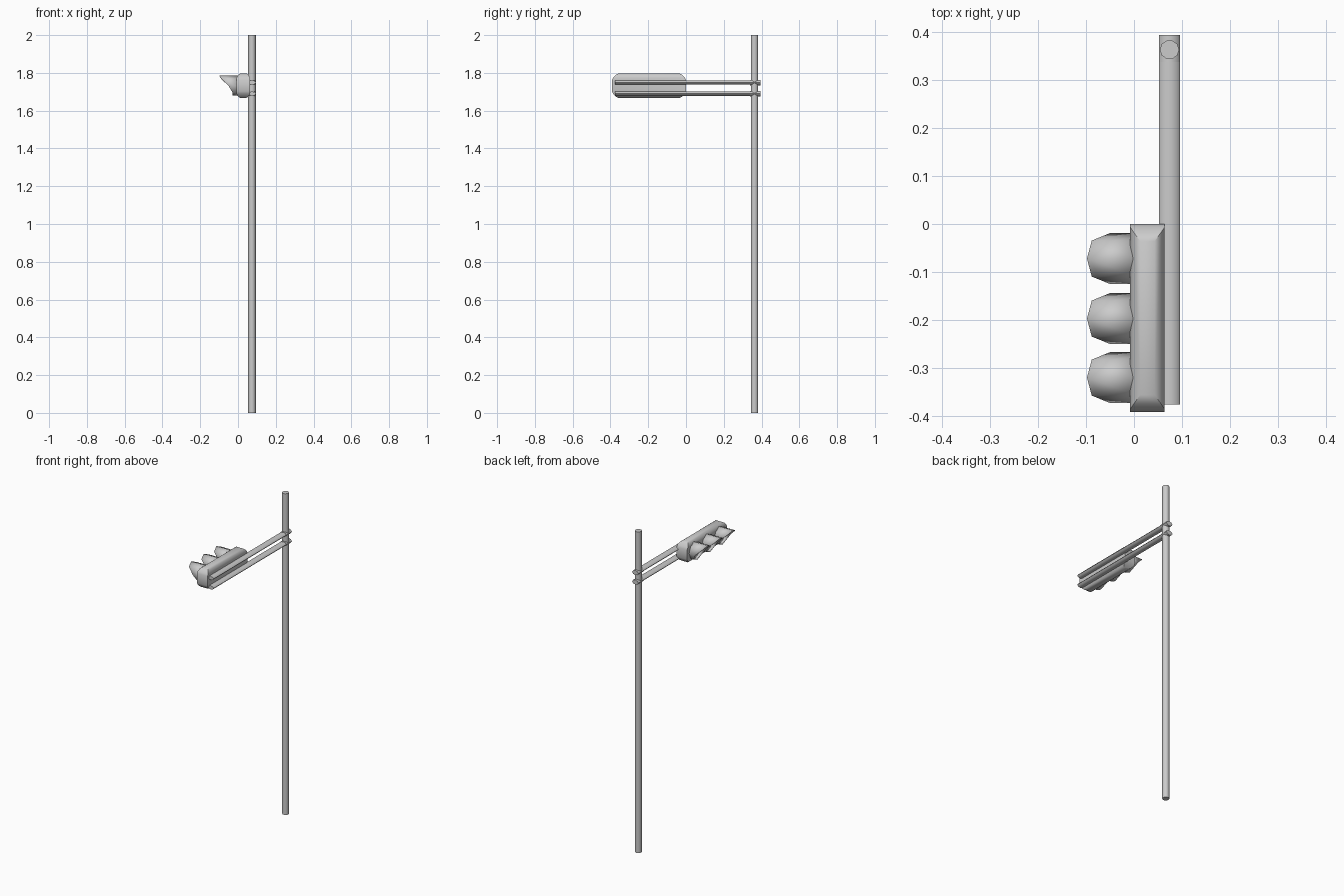
import bpy, bmesh, math
from mathutils import Vector

if "Cube" in bpy.data.objects:
    bpy.data.objects.remove(bpy.data.objects["Cube"])


def finish(name, bm, angle=40):
    bmesh.ops.recalc_face_normals(bm, faces=bm.faces[:])
    me = bpy.data.meshes.new(name)
    bm.to_mesh(me)
    bm.free()
    ob = bpy.data.objects.new(name, me)
    bpy.context.collection.objects.link(ob)
    bpy.ops.object.select_all(action='DESELECT')
    ob.select_set(True)
    bpy.context.view_layer.objects.active = ob
    bpy.ops.object.shade_smooth_by_angle(angle=math.radians(angle))
    return ob


def hull(name, points, angle=40):
    bm = bmesh.new()
    for p in points:
        bm.verts.new(p)
    bmesh.ops.convex_hull(bm, input=bm.verts[:])
    bmesh.ops.dissolve_limit(bm, angle_limit=0.01, verts=bm.verts[:], edges=bm.edges[:])
    return finish(name, bm, angle)


def ring(n, offset=0.0):
    return [(math.cos(2 * math.pi * (i + offset) / n),
             math.sin(2 * math.pi * (i + offset) / n)) for i in range(n)]


# Upright pole
PX, PY = 0.074, 0.363
hull("pole", [(PX + 0.02 * c, PY + 0.02 * s, z)
              for z in (0, 2) for c, s in ring(10)], 50)

# Two horizontal arms, each with a slightly thicker clamp around the pole
for label, z in (("upper", 1.749), ("lower", 1.690)):
    hull(label + "_arm", [(PX + 0.0215 * c, y, z + 0.0115 * s)
                          for y in (-0.376, 0.36) for c, s in ring(8)], 50)
    hull(label + "_clamp", [(PX + 0.0215 * c, y, z + 0.0145 * s)
                            for y in (0.338, 0.394) for c, s in ring(8)], 50)

# Signal housing: rounded along its length and at both ends
HX, HY, HZ = 0.028, -0.196, 1.732
sections = [(0.036, 0.196, 0.030), (0.036, 0.190, 0.042),
            (0.028, 0.178, 0.056), (0.015, 0.160, 0.066)]
hull("signal_housing", [(HX + a * sx, HY + b * sy, HZ + c * sz)
                        for a, b, c in sections
                        for sx in (-1, 1) for sy in (-1, 1) for sz in (-1, 1)], 45)

# Lamps: slanted hood and shallow lens
reach = [-0.098, -0.088, -0.050, -0.028, -0.028, -0.028, -0.050, -0.088]
R = 0.053
for i, y in enumerate((-0.072, -0.197, -0.320)):
    bm = bmesh.new()
    back, front = [], []
    for (c, s), x in zip(ring(8), reach):
        back.append(bm.verts.new((0.006, y + R * s, HZ + R * c)))
        front.append(bm.verts.new((x, y + R * s, HZ + R * c)))
    for k in range(8):
        j = (k + 1) % 8
        bm.faces.new((back[k], back[j], front[j], front[k]))
    hood = finish(f"lamp_hood_{i + 1}", bm, 50)
    shell = hood.modifiers.new("thickness", 'SOLIDIFY')
    shell.thickness = 0.003
    shell.offset = -1

    hull(f"lamp_lens_{i + 1}",
         [(x, y + r * s, HZ + r * c)
          for x, r in ((0.0, 0.050), (-0.010, 0.050), (-0.016, 0.030))
          for c, s in ring(8)], 50)
